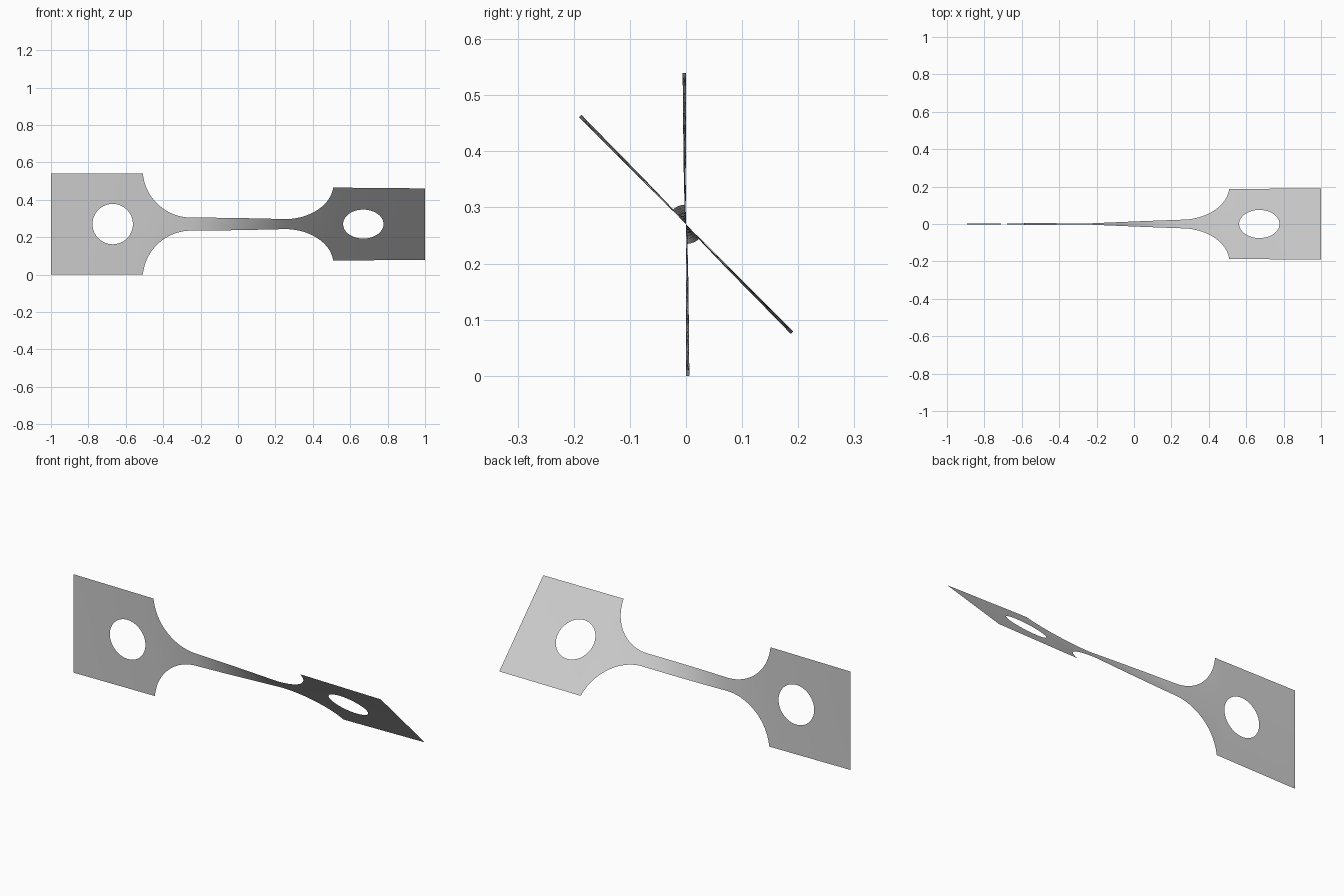
import bpy
import bmesh
from math import sin, cos, sqrt, acos, radians, pi

if "Cube" in bpy.data.objects:
    bpy.data.objects.remove(bpy.data.objects["Cube"], do_unlink=True)

# Sheet dimensions
PLATE, NECK, NECK_END = 0.27, 0.035, 0.25     # half widths, end of the straight neck
FILLET = 0.26                                 # radius of the scooped shoulders
HOLE_X, HOLE_R = 0.67, 0.108
ROWS = 6
SWEEP = acos((NECK + FILLET - PLATE) / FILLET)
SHOULDER = NECK_END + FILLET * sin(SWEEP)


def half_width(x):
    x = abs(x)
    if x <= NECK_END:
        return NECK
    if x >= SHOULDER - 1e-6:
        return PLATE
    return NECK + FILLET - sqrt(FILLET ** 2 - (x - NECK_END) ** 2)


def hole_half_height(x):
    return sqrt(max(0, HOLE_R ** 2 - (abs(x) - HOLE_X) ** 2))


def twist(x):
    """Twist angle: nearly all of it happens along the slim neck."""
    stops = [(0, 0), (NECK_END, 18), (SHOULDER, 21.2), (1, 22.5)]
    for (x0, a0), (x1, a1) in zip(stops, stops[1:]):
        if abs(x) <= x1 + 1e-6:
            angle = a0 + (a1 - a0) * (abs(x) - x0) / (x1 - x0)
            break
    return radians(22.5 + (angle if x > 0 else -angle))


# Stations along one half, then mirrored
half = [NECK_END * i / 12 for i in range(13)]
half += [NECK_END + FILLET * sin(SWEEP * i / 20) for i in range(1, 21)]
half += [HOLE_X - HOLE_R * cos(pi * i / 32) for i in range(33)]
half += [0.85, 0.92, 1]
stations = [-x for x in reversed(half[1:])] + half

# Upper and lower strips from the hole (or centre line) to the edge
bm = bmesh.new()
for side in (1, -1):
    columns = []
    for x in stations:
        inner, outer, a = hole_half_height(x), half_width(x), twist(x)
        column = []
        for r in range(ROWS + 1):
            v = side * (inner + (outer - inner) * r / ROWS)
            column.append(bm.verts.new((x, -v * sin(a), PLATE + v * cos(a))))
        columns.append(column)
    for p, q in zip(columns, columns[1:]):
        for r in range(ROWS):
            quad = [p[r], q[r], q[r + 1], p[r + 1]]
            bm.faces.new(quad if side > 0 else quad[::-1])
bmesh.ops.remove_doubles(bm, verts=bm.verts, dist=1e-5)
for face in bm.faces:
    face.smooth = True

mesh = bpy.data.meshes.new("twisted_strip")
bm.to_mesh(mesh)
bm.free()
strip = bpy.data.objects.new("twisted_strip", mesh)
bpy.context.collection.objects.link(strip)

# Plain grey metal
grey = bpy.data.materials.new("light_grey")
grey.use_nodes = True
colour = (0.6, 0.6, 0.6, 1)
grey.diffuse_color = colour
grey.node_tree.nodes["Principled BSDF"].inputs["Base Color"].default_value = colour
mesh.materials.append(grey)
